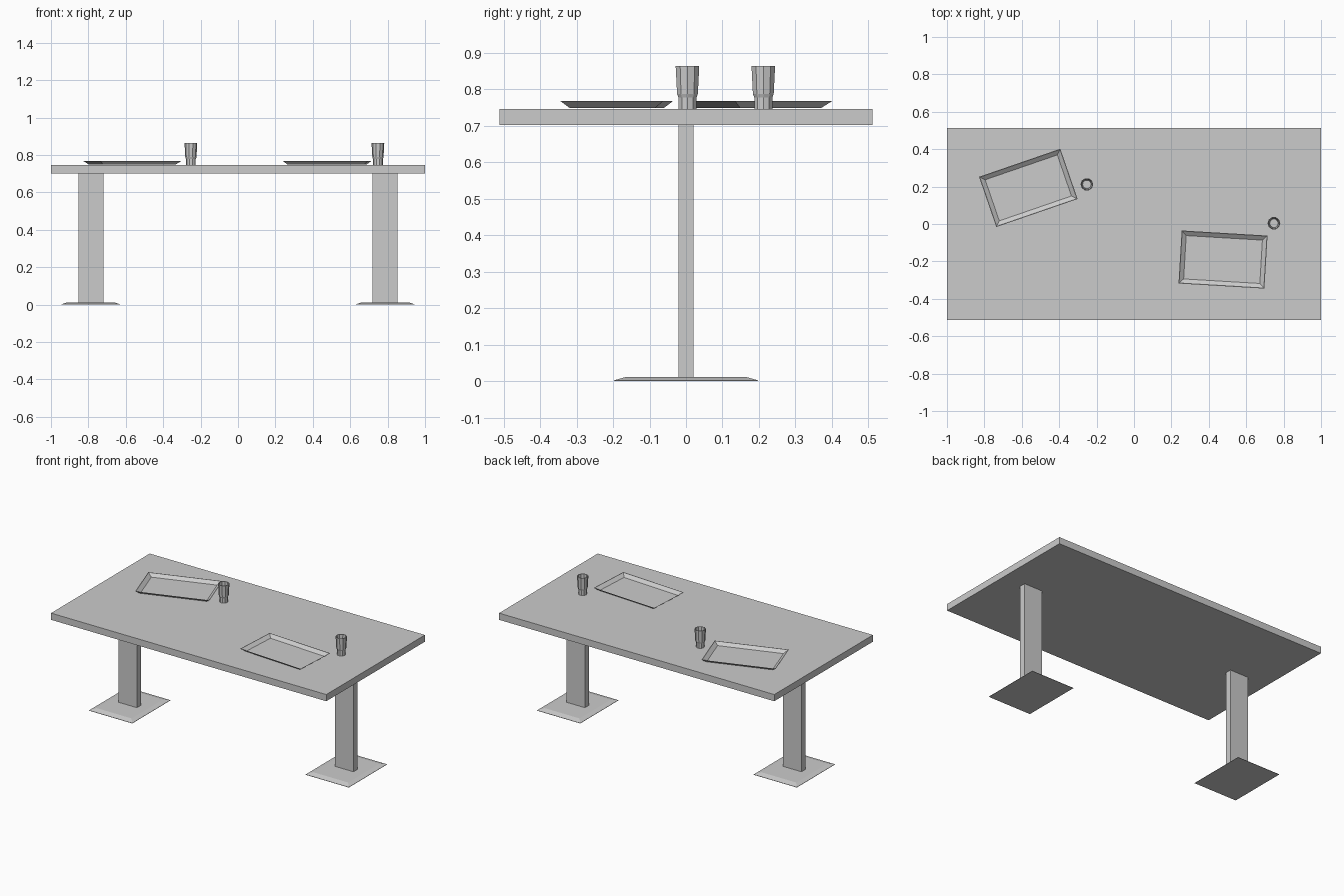
import bpy, bmesh, math
from mathutils import Matrix

if "Cube" in bpy.data.objects:
    bpy.data.objects.remove(bpy.data.objects["Cube"])

grey = bpy.data.materials.new("plain grey")
grey.diffuse_color = (0.6, 0.6, 0.6, 1)
grey.use_nodes = True
grey.node_tree.nodes["Principled BSDF"].inputs["Base Color"].default_value = grey.diffuse_color


def loft(name, rings, matrix=Matrix()):
    """Skin a list of equal-length rings and cap both ends."""
    bm = bmesh.new()
    loops = [[bm.verts.new(p) for p in ring] for ring in rings]
    n = len(loops[0])
    for a, b in zip(loops, loops[1:]):
        for i in range(n):
            j = (i + 1) % n
            bm.faces.new((a[i], a[j], b[j], b[i]))
    bm.faces.new(loops[0][::-1])
    bm.faces.new(loops[-1])
    bmesh.ops.recalc_face_normals(bm, faces=bm.faces)
    mesh = bpy.data.meshes.new(name)
    bm.to_mesh(mesh)
    bm.free()
    mesh.materials.append(grey)
    obj = bpy.data.objects.new(name, mesh)
    obj.matrix_world = matrix
    bpy.context.collection.objects.link(obj)
    return obj


def rect(hx, hy, z):
    return [(-hx, -hy, z), (hx, -hy, z), (hx, hy, z), (-hx, hy, z)]


def circle(r, z, n=10):
    return [(r * math.cos(math.tau * i / n), r * math.sin(math.tau * i / n), z)
            for i in range(n)]


# Table top
loft("table_top", [rect(1, 0.512, 0.702), rect(1, 0.512, 0.746)])

# Legs with bevelled foot plates
for side, x in (("left", -0.787), ("right", 0.787)):
    at = Matrix.Translation((x, 0, 0))
    loft(side + "_leg", [rect(0.067, 0.021, 0.011), rect(0.067, 0.021, 0.703)], at)
    loft(side + "_foot_plate",
         [rect(0.157, 0.198, 0), rect(0.157, 0.198, 0.002), rect(0.127, 0.163, 0.012)], at)

# Shallow trays with sloping thin rims
for side, x, y, angle in (("left", -0.565, 0.193, 19), ("right", 0.476, -0.19, -3.4)):
    at = Matrix.Translation((x, y, 0.747)) @ Matrix.Rotation(math.radians(angle), 4, "Z")
    loft(side + "_tray", [rect(0.205, 0.117, 0.002), rect(0.230, 0.142, 0.022),
                          rect(0.227, 0.139, 0.022), rect(0.204, 0.116, 0.004)], at)

# Faceted drinking glasses, open at the top
for side, x, y in (("left", -0.252, 0.212), ("right", 0.748, 0.004)):
    at = Matrix.Translation((x, y, 0.746))
    loft(side + "_glass", [circle(0.026, 0), circle(0.026, 0.032), circle(0.030, 0.042),
                           circle(0.034, 0.118), circle(0.030, 0.118),
                           circle(0.026, 0.042), circle(0.023, 0.008)], at)
